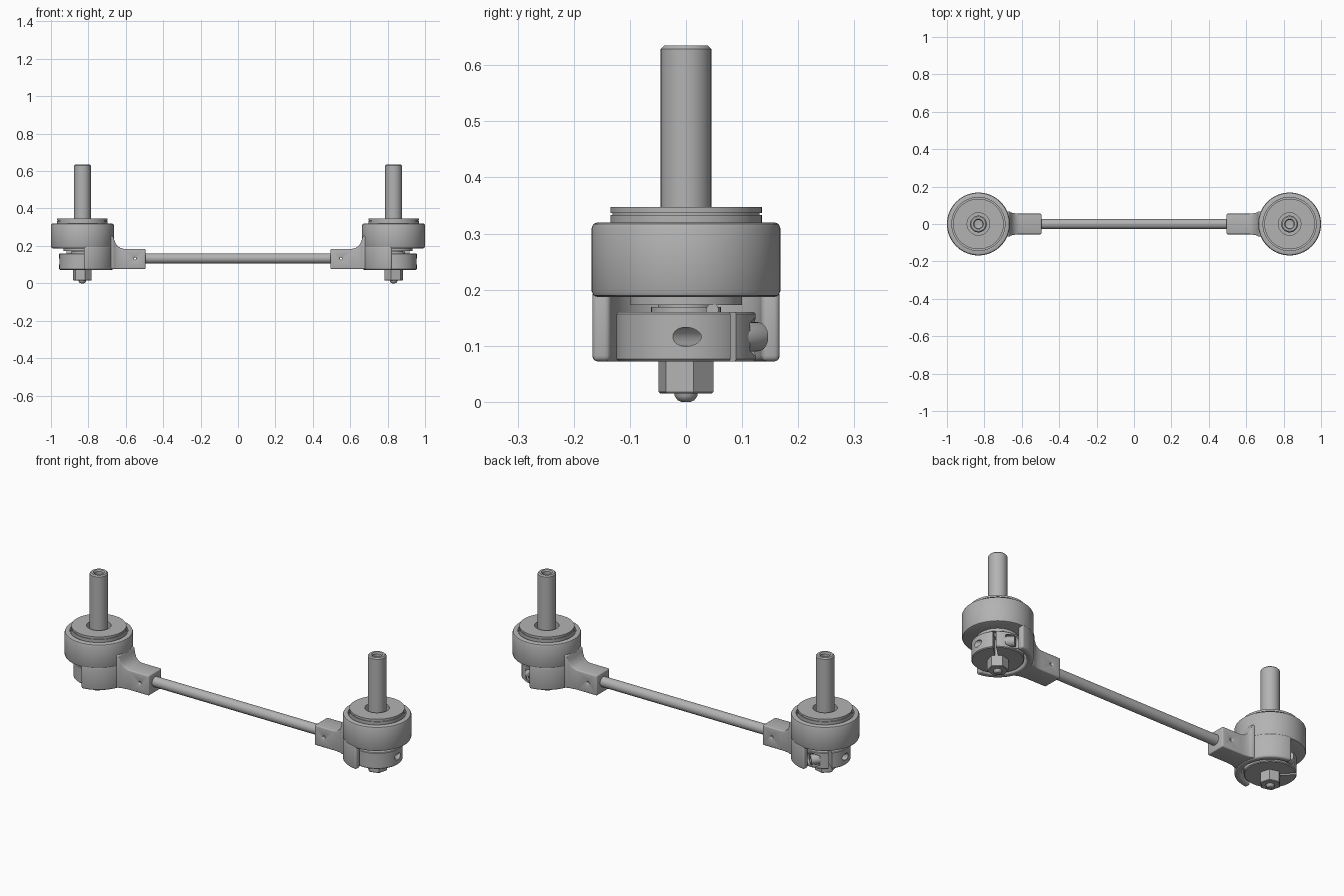
import bpy, bmesh, math
from mathutils import Matrix, Vector

cube = bpy.data.objects.get("Cube")
if cube:
    bpy.data.objects.remove(cube)

HUB = 0.832  # hub axis distance from the middle
steel = bpy.data.materials.new("grey steel")
steel.use_nodes = True
steel.diffuse_color = (0.45, 0.45, 0.45, 1)
steel.node_tree.nodes["Principled BSDF"].inputs["Base Color"].default_value = (0.45, 0.45, 0.45, 1)


def make(name, bm):
    bmesh.ops.recalc_face_normals(bm, faces=bm.faces[:])
    mesh = bpy.data.meshes.new(name)
    bm.to_mesh(mesh)
    bm.free()
    mesh.materials.append(steel)
    ob = bpy.data.objects.new(name, mesh)
    bpy.context.collection.objects.link(ob)
    return ob


def turned(name, profile, arc=360, start=0, steps=64, x=HUB, closed=False):
    """Spin an (r, z) profile round a vertical axis at x."""
    bm = bmesh.new()
    vs = [bm.verts.new((r, 0, z)) for r, z in profile]
    es = [bm.edges.new(p) for p in zip(vs, vs[1:])]
    if closed:
        es.append(bm.edges.new((vs[-1], vs[0])))
    bmesh.ops.rotate(bm, verts=vs, matrix=Matrix.Rotation(math.radians(start), 3, 'Z'))
    bmesh.ops.spin(bm, geom=vs + es, axis=(0, 0, 1), cent=(0, 0, 0),
                   angle=math.radians(arc), steps=steps, use_merge=(arc == 360))
    bmesh.ops.remove_doubles(bm, verts=bm.verts[:], dist=1e-5)
    if arc != 360:
        bmesh.ops.holes_fill(bm, edges=[e for e in bm.edges if e.is_boundary], sides=0)
    bmesh.ops.translate(bm, verts=bm.verts[:], vec=(x, 0, 0))
    return make(name, bm)


def rod(name, a, b, r, sides=32):
    """Cylinder between two points."""
    a, b = Vector(a), Vector(b)
    bm = bmesh.new()
    m = Matrix.Translation((a + b) / 2) @ (b - a).to_track_quat('Z', 'Y').to_matrix().to_4x4()
    bmesh.ops.create_cone(bm, cap_ends=True, segments=sides, radius1=r, radius2=r,
                          depth=(b - a).length, matrix=m)
    return make(name, bm)


def finish(ob, bevel=0, cutters=(), mirror=True):
    for c in cutters:
        c.hide_render = True
        mod = ob.modifiers.new("cut", 'BOOLEAN')
        mod.operation, mod.object, mod.solver = 'DIFFERENCE', c, 'EXACT'
    if bevel:
        mod = ob.modifiers.new("bevel", 'BEVEL')
        mod.width, mod.segments, mod.angle_limit = bevel, 3, math.radians(40)
    if mirror:
        mod = ob.modifiers.new("mirror", 'MIRROR')
        mod.use_mirror_merge = False
    bpy.context.view_layer.update()
    dg = bpy.context.evaluated_depsgraph_get()
    mesh = bpy.data.meshes.new_from_object(ob.evaluated_get(dg))
    ob.modifiers.clear()
    ob.data = mesh
    for c in cutters:
        bpy.data.objects.remove(c)
    bpy.ops.object.select_all(action='DESELECT')
    ob.select_set(True)
    bpy.context.view_layer.objects.active = ob
    bpy.ops.object.shade_smooth_by_angle(angle=math.radians(32))


# Hub housing with rounded rims and a shallow seat in the top
finish(turned("hub_housing", [
    (0, 0.187), (0.158, 0.187), (0.165, 0.19), (0.168, 0.197), (0.168, 0.31),
    (0.165, 0.317), (0.158, 0.32), (0.142, 0.32), (0.142, 0.3), (0, 0.3)]))

# Half skirt on the inward side
finish(turned("hub_skirt", [(0.135, 0.072), (0.168, 0.072), (0.168, 0.2), (0.135, 0.2)],
              arc=174, start=93, steps=40, closed=True), bevel=0.01)

# Cover disc and retaining ring, both open round the spindle
for name, r, low, high in [("cover_disc", 0.135, 0.295, 0.333),
                           ("ring_gap", 0.131, 0.325, 0.34),
                           ("retaining_disc", 0.135, 0.337, 0.347)]:
    finish(turned(name, [(0.06, low), (r, low), (r, high), (0.06, high)], closed=True))

# Spindle with a socket in its top end
finish(turned("spindle", [
    (0, 0.15), (0.045, 0.15), (0.045, 0.629), (0.039, 0.635), (0.027, 0.635),
    (0.022, 0.628), (0.022, 0.59), (0, 0.585)], steps=48))

# Washers between housing and clamp
finish(turned("washer", [(0, 0.173), (0.1, 0.173), (0.1, 0.19), (0, 0.19)]))
finish(turned("spacer", [(0, 0.155), (0.062, 0.155), (0.062, 0.169), (0.05, 0.169),
                         (0.05, 0.175), (0, 0.175)]))
finish(rod("locating_pin", (HUB + 0.05, 0.047, 0.164), (HUB + 0.085, 0.047, 0.164), 0.011))

# Clamp collar: radial slit, tangential screw bore and counterbore
angle = math.radians(43)
radial = Vector((math.cos(angle), math.sin(angle), 0))
tangent = Vector((-math.sin(angle), math.cos(angle), 0))
middle = Vector((HUB, 0, 0.116)) + radial * 0.09
collar = turned("clamp_collar", [(0, 0.072), (0.12, 0.072), (0.124, 0.076), (0.124, 0.157),
                                 (0.121, 0.16), (0, 0.16)])
bm = bmesh.new()
bmesh.ops.create_cube(bm, size=1, matrix=Matrix.Translation(middle + radial * 0.015)
                      @ Matrix.Rotation(angle, 4, 'Z') @ Matrix.Diagonal((0.12, 0.014, 0.2, 1)))
slit = make("slit_cutter", bm)
bore = rod("bore_cutter", middle - tangent * 0.14, middle - tangent * 0.03, 0.017)
counterbore = rod("counterbore_cutter", middle + tangent * 0.05, middle + tangent * 0.16, 0.034)
finish(collar, cutters=[slit, bore, counterbore])

# Clamp screw with socket head
head = rod("clamp_screw", middle + tangent * 0.04, middle + tangent * 0.094, 0.026)
socket = rod("socket_cutter", middle + tangent * 0.075, middle + tangent * 0.12, 0.014, 6)
finish(head, bevel=0.003, cutters=[socket])

# Hex nut and bolt tip underneath
nut = turned("hex_nut", [(0, 0.015), (0.048, 0.015), (0.051, 0.018), (0.051, 0.08), (0, 0.08)],
             start=15, steps=6)
finish(nut)
finish(turned("bolt_tip", [(0, 0.007), (0.008, 0.005), (0.008, 0), (0.015, 0.003),
                           (0.02, 0.01), (0.021, 0.02), (0, 0.02)], steps=32))

# Arm: rectangular sections flaring up into the hub
sections = [(0.495, 0.055, 0.184), (0.61, 0.055, 0.184), (0.63, 0.056, 0.189),
            (0.648, 0.059, 0.203), (0.66, 0.063, 0.225), (0.666, 0.067, 0.25),
            (0.69, 0.068, 0.26)]
bm = bmesh.new()
loops = [[bm.verts.new((x, y, z)) for y, z in ((-w, 0.076), (w, 0.076), (w, top), (-w, top))]
         for x, w, top in sections]
for a, b in zip(loops, loops[1:]):
    for i in range(4):
        j = (i + 1) % 4
        bm.faces.new((a[i], a[j], b[j], b[i]))
bm.faces.new(loops[0])
bm.faces.new(loops[-1])
arm = make("arm", bm)
pin_hole = rod("pin_hole_cutter", (0.55, -0.1, 0.132), (0.55, 0.1, 0.132), 0.006, 16)
finish(arm, bevel=0.006, cutters=[pin_hole])

# Connecting rod
finish(rod("connecting_rod", (-0.53, 0, 0.133), (0.53, 0, 0.133), 0.027, 40), mirror=False)
